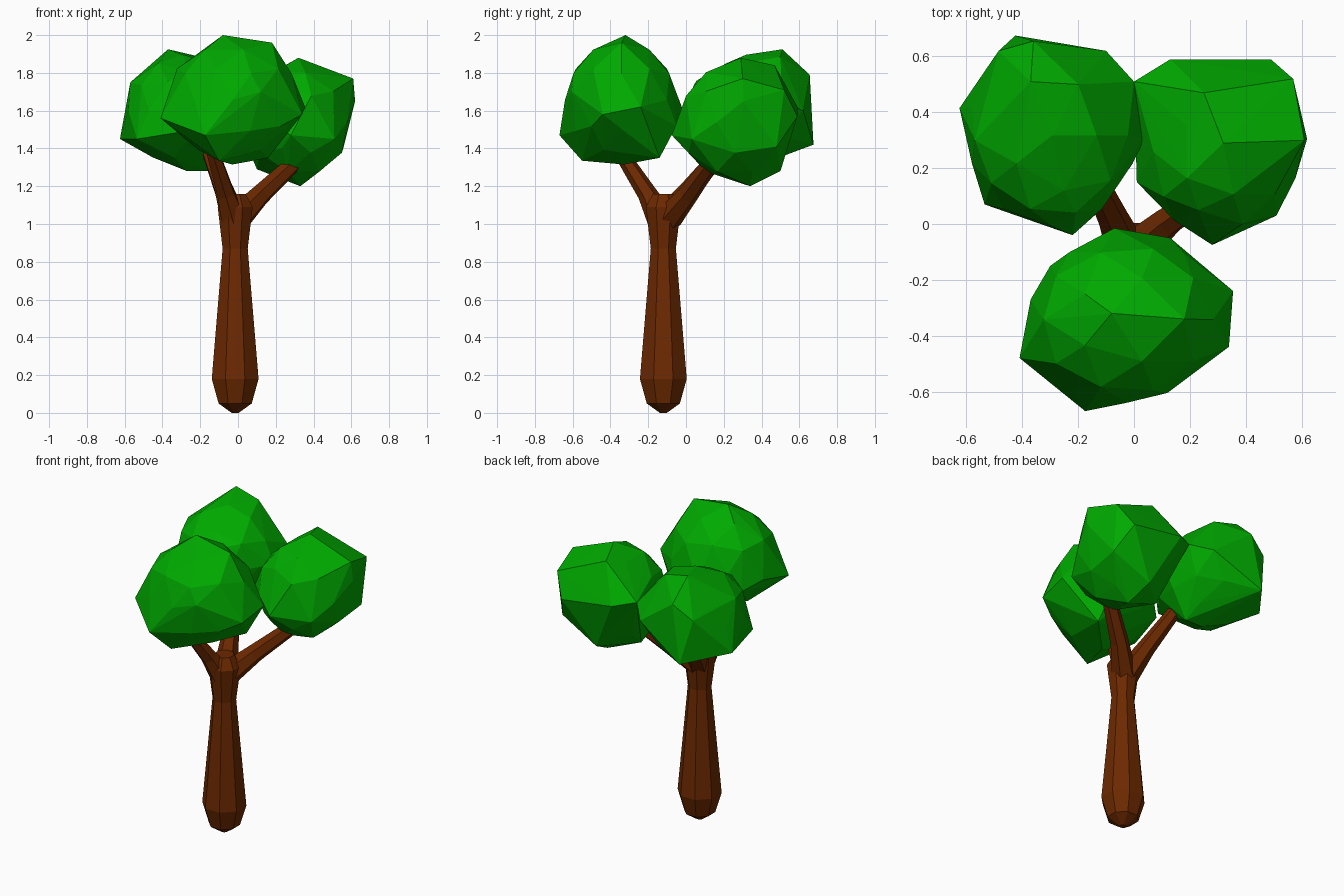
import bpy, bmesh, math
from mathutils import Vector

if "Cube" in bpy.data.objects:
    bpy.data.objects.remove(bpy.data.objects["Cube"])


def material(name, rgb):
    m = bpy.data.materials.new(name)
    m.diffuse_color = (*rgb, 1)
    m.use_nodes = True
    m.node_tree.nodes["Principled BSDF"].inputs["Base Color"].default_value = m.diffuse_color
    return m


GREEN = material("leaf green", (0.0, 0.40, 0.0))
BROWN = material("bark brown", (0.15, 0.022, 0.0))


def finish(name, bm, mat):
    bmesh.ops.recalc_face_normals(bm, faces=bm.faces)
    me = bpy.data.meshes.new(name)
    bm.to_mesh(me)
    bm.free()
    me.materials.append(mat)
    ob = bpy.data.objects.new(name, me)
    bpy.context.collection.objects.link(ob)


def tube(name, path, radii, sides=8, turn=0.5):
    """Faceted limb: polygon rings along a path, capped at both ends."""
    bm = bmesh.new()
    axis = (Vector(path[-1]) - Vector(path[0])).normalized()
    quat = Vector((0, 0, 1)).rotation_difference(axis)
    rings = []
    for p, r in zip(path, radii):
        ring = []
        for i in range(sides):
            a = 2 * math.pi * (i + turn) / sides
            off = quat @ Vector((math.cos(a), math.sin(a), 0))
            ring.append(bm.verts.new(Vector(p) + off * r))
        rings.append(ring)
    for a, b in zip(rings, rings[1:]):
        for i in range(sides):
            j = (i + 1) % sides
            bm.faces.new((a[i], a[j], b[j], b[i]))
    bm.faces.new(rings[0][::-1])
    bm.faces.new(rings[-1])
    finish(name, bm, BROWN)


def foliage(name, corners):
    """Chunky leaf mass: hull of a small icosphere and its prominent corners."""
    corners = [Vector(c) for c in corners]
    lo = Vector([min(c[k] for c in corners) for k in range(3)])
    hi = Vector([max(c[k] for c in corners) for k in range(3)])
    mid, half = (lo + hi) / 2, (hi - lo) / 2
    bm = bmesh.new()
    bmesh.ops.create_icosphere(bm, subdivisions=2, radius=0.91)
    pts = [mid + v.co * half for v in bm.verts]
    bm.clear()
    # sphere points close to a corner give way to it, so facets stay large
    pts = [p for p in pts if min((p - c).length for c in corners) > 0.1]
    for p in pts + corners:
        bm.verts.new(p)
    bmesh.ops.convex_hull(bm, input=bm.verts[:])
    bmesh.ops.delete(bm, geom=[v for v in bm.verts if not v.link_faces], context='VERTS')
    finish(name, bm, GREEN)


# trunk: rounded foot, taper to a waist, flare at the fork
cx, cy = -0.015, -0.12
tube("trunk",
     [(cx, cy, z) for z in (0.0, 0.05, 0.18, 0.87, 1.09, 1.16)],
     (0.02, 0.095, 0.134, 0.072, 0.1, 0.06))

# three branches, thick where they leave the fork
tube("right_branch", [(0.0, -0.095, 1.03), (0.12, 0.01, 1.155), (0.37, 0.18, 1.39)],
     (0.075, 0.056, 0.04), 6)
tube("left_branch", [(-0.025, -0.1, 1.03), (-0.075, 0.02, 1.18), (-0.16, 0.2, 1.4)],
     (0.075, 0.055, 0.04), 6)
tube("front_branch", [(-0.025, -0.135, 1.03), (-0.065, -0.205, 1.16), (-0.14, -0.36, 1.4)],
     (0.075, 0.052, 0.036), 6)

# three leaf masses
foliage("front_foliage", [
    (-.08, -.32, 2.0), (.18, -.34, 1.96), (.355, -.24, 1.62), (.34, -.44, 1.58),
    (.12, -.605, 1.7), (-.175, -.67, 1.47), (-.41, -.48, 1.56), (-.37, -.27, 1.6),
    (-.3, -.15, 1.55), (-.07, -.015, 1.6), (.13, -.05, 1.52), (-.03, -.33, 1.315),
    (-.1, -.55, 1.335), (.16, -.14, 1.35)])
foliage("left_foliage", [
    (-.37, .51, 1.925), (-.2, .5, 1.885), (-.57, .3, 1.75), (-.625, .415, 1.45),
    (-.535, .07, 1.45), (-.22, -.04, 1.5), (.04, .31, 1.6), (0, .51, 1.65),
    (-.36, .655, 1.79), (-.425, .675, 1.42), (-.27, .3, 1.28), (-.15, .3, 1.28),
    (-.25, .12, 1.8), (-.485, .62, 1.7), (-.1, .62, 1.6)])
foliage("right_foliage", [
    (.32, .29, 1.88), (.61, .3, 1.77), (.62, .305, 1.65), (.57, .52, 1.71),
    (.49, .59, 1.57), (.13, .59, 1.62), (0, .51, 1.65), (.01, .15, 1.5),
    (.28, -.075, 1.47), (.51, .03, 1.45), (.33, .34, 1.2), (.1, .32, 1.29),
    (.3, .5, 1.28), (.23, .05, 1.72), (.25, .47, 1.84), (.56, .48, 1.41)])
